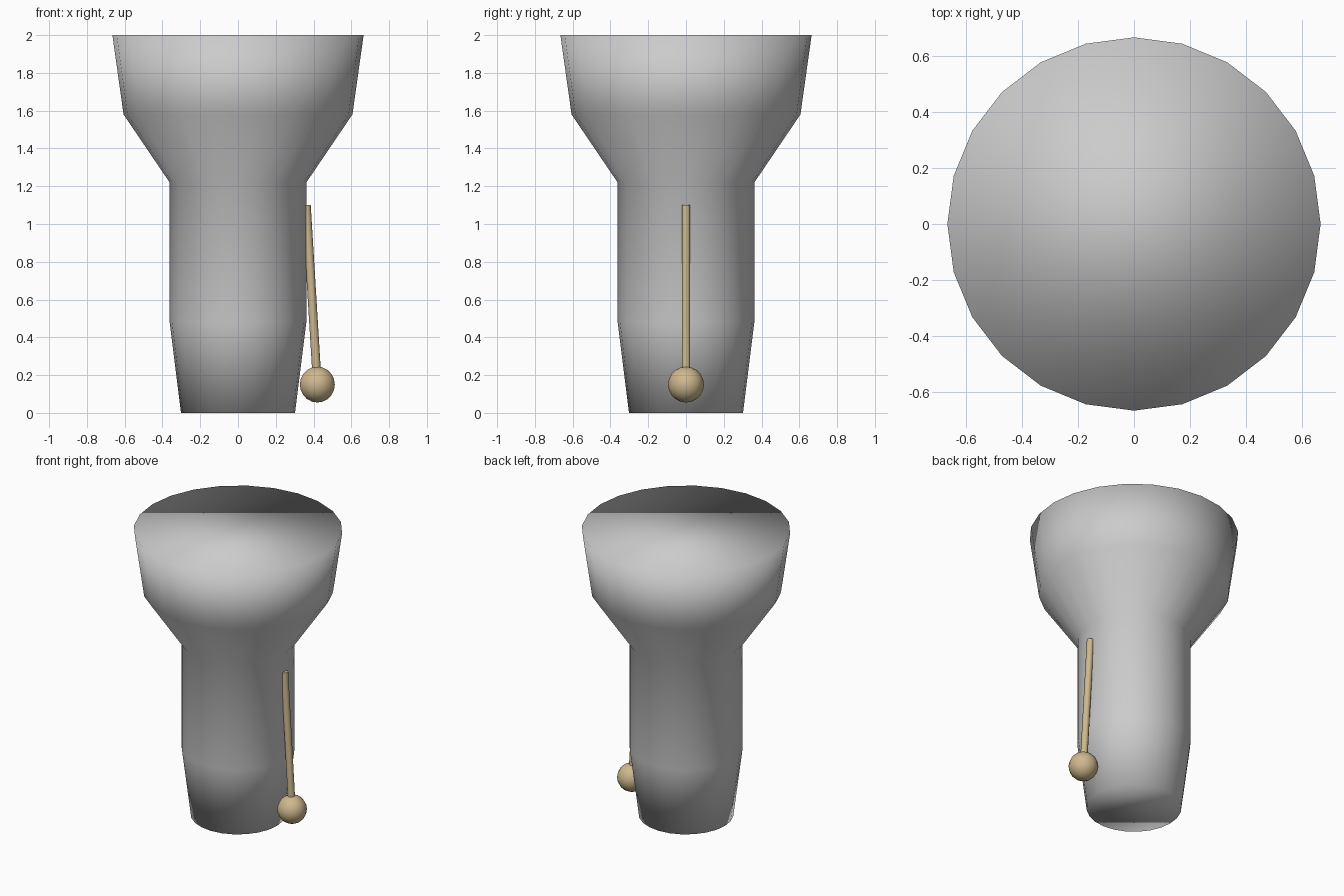
import bpy, bmesh, math
from mathutils import Vector

if "Cube" in bpy.data.objects:
    bpy.data.objects.remove(bpy.data.objects["Cube"])

SIDES = 24

def finish(bm, name, mat=None):
    bmesh.ops.recalc_face_normals(bm, faces=bm.faces)
    for f in bm.faces:
        f.smooth = True
    me = bpy.data.meshes.new(name)
    bm.to_mesh(me)
    bm.free()
    ob = bpy.data.objects.new(name, me)
    bpy.context.collection.objects.link(ob)
    if mat:
        me.materials.append(mat)
    return ob

# goblet drum body: closed turned profile (radius, height), smooth throughout
profile = [(0.302, 0), (0.362, 0.48), (0.362, 1.22), (0.606, 1.58), (0.665, 2.0)]
bm = bmesh.new()
rings = [[bm.verts.new((r * math.cos(2 * math.pi * i / SIDES),
                        r * math.sin(2 * math.pi * i / SIDES), z))
          for i in range(SIDES)] for r, z in profile]
for a, b in zip(rings, rings[1:]):
    for i in range(SIDES):
        j = (i + 1) % SIDES
        bm.faces.new((a[i], a[j], b[j], b[i]))
bm.faces.new(rings[0])
bm.faces.new(rings[-1])
finish(bm, "drum_body")

# beater: wooden stick leaning on the drum with a ball head
wood = bpy.data.materials.new("wood")
wood.diffuse_color = (0.62, 0.48, 0.27, 1)
wood.use_nodes = True
wood.node_tree.nodes["Principled BSDF"].inputs["Base Color"].default_value = wood.diffuse_color
top, head = Vector((0.362, 0, 1.10)), Vector((0.42, 0, 0.15))
axis = top - head
turn = axis.to_track_quat('Z', 'Y').to_matrix().to_4x4()

bm = bmesh.new()
bmesh.ops.create_cone(bm, cap_ends=True, segments=10, radius1=0.023, radius2=0.023,
                      depth=axis.length)
bm.transform(turn)
bmesh.ops.translate(bm, verts=bm.verts, vec=(top + head) / 2)
stick = finish(bm, "beater_stick", wood)
bpy.context.view_layer.objects.active = stick
stick.select_set(True)
bpy.ops.object.shade_smooth_by_angle(angle=math.radians(50))

bm = bmesh.new()
bmesh.ops.create_uvsphere(bm, u_segments=14, v_segments=10, radius=0.095)
bmesh.ops.translate(bm, verts=bm.verts, vec=head)
finish(bm, "beater_head", wood)
